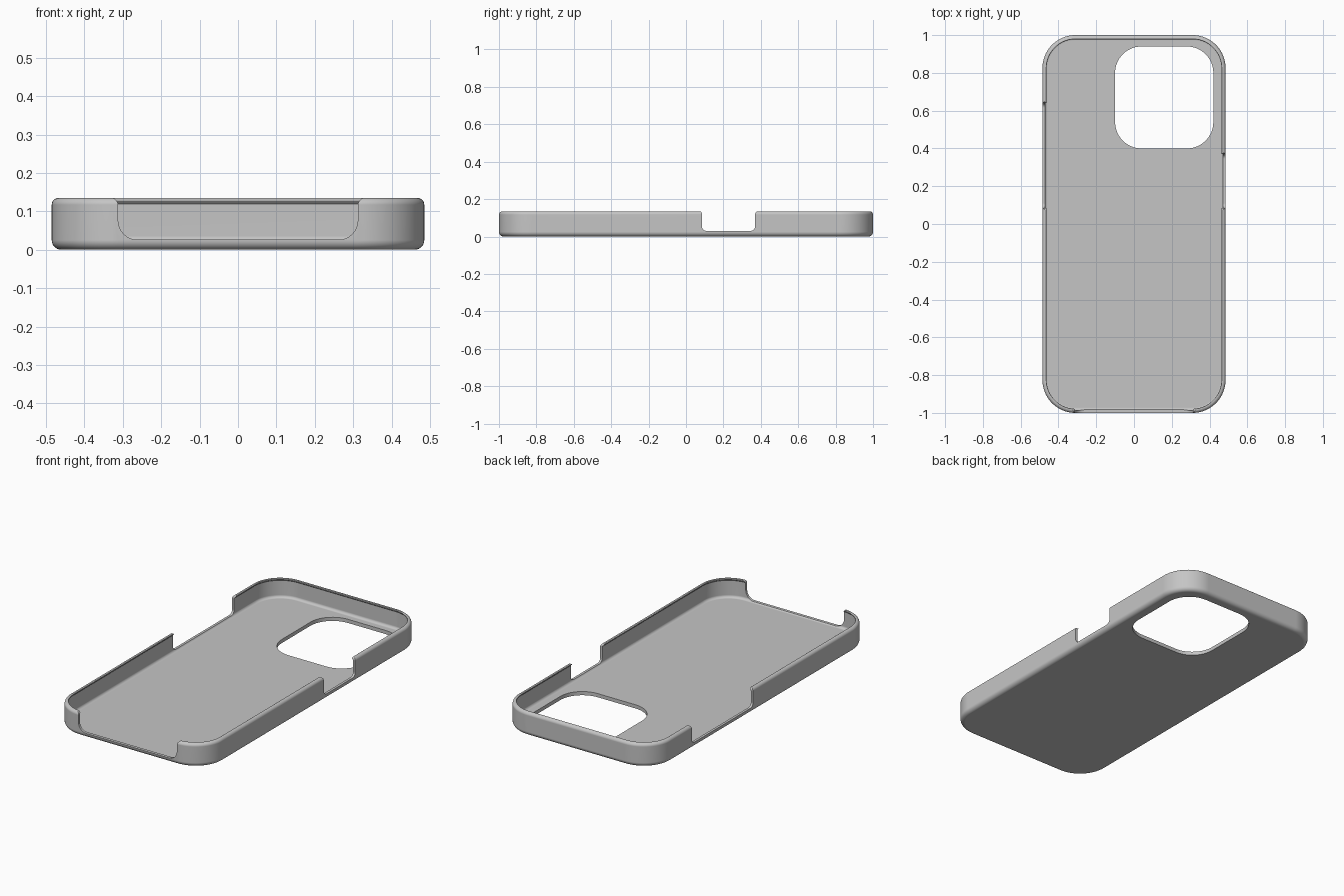
import bpy, bmesh
from math import sin, cos, pi
from mathutils import Vector

if "Cube" in bpy.data.objects:
    bpy.data.objects.remove(bpy.data.objects["Cube"], do_unlink=True)

HALF_X, HALF_Y, HEIGHT, CORNER = 0.485, 1.0, 0.135, 0.175


def arc(cx, cy, r, start, end, steps=8):
    """Points on a circular arc, angles in quarter turns."""
    angles = [(start + (end - start) * i / steps) * pi / 2 for i in range(steps + 1)]
    return [(cx + r * cos(a), cy + r * sin(a)) for a in angles]


def rounded_rect(x0, x1, y0, y1, r, steps=16):
    corners = [(x1 - r, y1 - r), (x0 + r, y1 - r), (x0 + r, y0 + r), (x1 - r, y0 + r)]
    return [p for i, (cx, cy) in enumerate(corners) for p in arc(cx, cy, r, i, i + 1, steps)]


def finish(bm, name):
    bmesh.ops.recalc_face_normals(bm, faces=bm.faces[:])
    mesh = bpy.data.meshes.new(name)
    bm.to_mesh(mesh)
    bm.free()
    obj = bpy.data.objects.new(name, mesh)
    bpy.context.collection.objects.link(obj)
    return obj


def prism(name, points, place, depth):
    """Closed outline placed in space, then pushed along depth."""
    bm = bmesh.new()
    face = bm.faces.new([bm.verts.new(place(u, v)) for u, v in points])
    grown = bmesh.ops.extrude_face_region(bm, geom=[face])["geom"]
    moved = [g for g in grown if isinstance(g, bmesh.types.BMVert)]
    bmesh.ops.translate(bm, verts=moved, vec=Vector(depth))
    return finish(bm, name)


def opening(a, b, floor, r, flare=0.02):
    """Notch outline with rounded lower corners and a flared mouth."""
    top = HEIGHT + 0.0005
    left = [(a - flare, top + 0.1)]
    left += arc(a - flare, top - flare, flare, 1, 0)
    left += arc(a + r, floor + r, r, 2, 3)
    return left + [(a + b - u, v) for u, v in reversed(left)]


# Wall section as (inset, height): outer skin, rolled rim, inner lip, inner floor
section = arc(0.025, 0.025, 0.025, 3, 2)
section += arc(0.018, HEIGHT - 0.018, 0.018, 2, 1)
section += arc(0.018, HEIGHT - 0.004, 0.004, 1, 0, 4)
section += [(0.021, 0.127), (0.013, 0.119)]
section += arc(0.028, 0.036, 0.015, 2, 3)

# Tray-shaped shell
bm = bmesh.new()
rings = []
for inset, z in section:
    x, y = HALF_X - inset, HALF_Y - inset
    outline = rounded_rect(-x, x, -y, y, CORNER - inset)
    rings.append([bm.verts.new((px, py, z)) for px, py in outline])
for low, high in zip(rings, rings[1:]):
    for i in range(len(low)):
        j = (i + 1) % len(low)
        bm.faces.new((low[i], low[j], high[j], high[i]))
bm.faces.new(rings[0])
bm.faces.new(rings[-1])
shell = finish(bm, "phone_case_shell")

# Camera window, bottom port opening and the two side button openings
cutters = [
    prism("camera_window_cutter", rounded_rect(-0.10, 0.42, 0.40, 0.94, 0.14),
          lambda u, v: (u, v, -0.1), (0, 0, 0.18)),
    prism("port_cutter", opening(-0.312, 0.312, 0.026, 0.05),
          lambda u, v: (u, -1.1, v), (0, 0.18, 0)),
    prism("left_button_cutter", opening(0.085, 0.37, 0.03, 0.025, 0.015),
          lambda u, v: (0.4, u, v), (0.2, 0, 0)),
    prism("right_button_cutter", opening(0.085, 0.64, 0.03, 0.025, 0.015),
          lambda u, v: (-0.6, u, v), (0.2, 0, 0)),
]
bpy.ops.object.select_all(action="DESELECT")
shell.select_set(True)
bpy.context.view_layer.objects.active = shell
for cutter in cutters:
    cutter.hide_render = True
    cut = shell.modifiers.new(cutter.name, "BOOLEAN")
    cut.operation, cut.solver, cut.object = "DIFFERENCE", "EXACT", cutter
    bpy.ops.object.modifier_apply(modifier=cut.name)
    bpy.data.objects.remove(cutter, do_unlink=True)

# Single grey plastic
grey = bpy.data.materials.new("grey_plastic")
grey.use_nodes = True
colour = (0.56, 0.56, 0.56, 1)
grey.diffuse_color = colour
grey.node_tree.nodes["Principled BSDF"].inputs["Base Color"].default_value = colour
shell.data.materials.clear()
shell.data.materials.append(grey)

# Smooth curves, crisp cut edges, flat floor
bpy.ops.object.shade_smooth_by_angle(angle=pi / 6)
weighted = shell.modifiers.new("flat_floor_normals", "WEIGHTED_NORMAL")
weighted.keep_sharp = True
